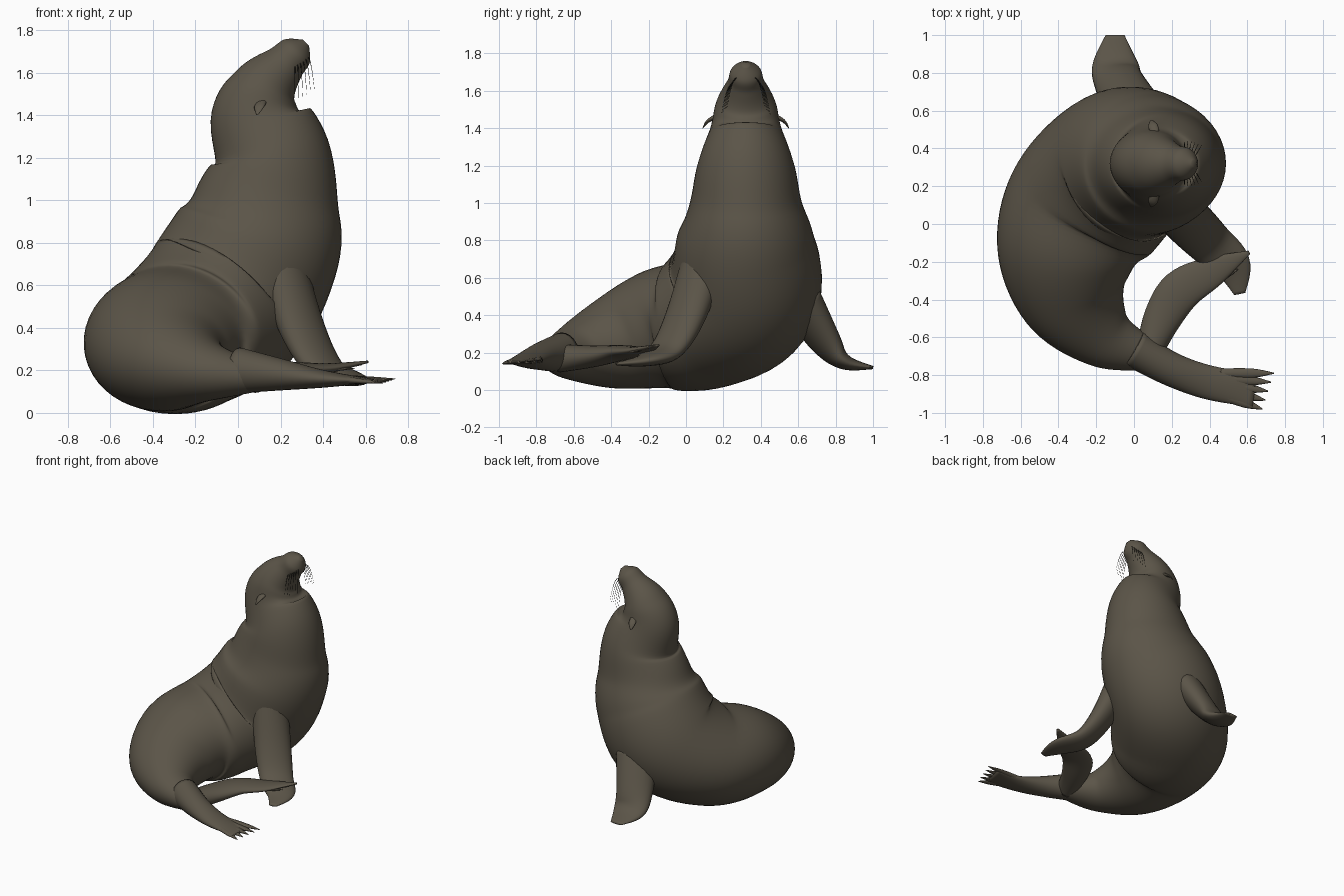
import bpy, bmesh, math
from mathutils import Vector

cube = bpy.data.objects.get("Cube")
if cube:
    bpy.data.objects.remove(cube, do_unlink=True)


def make_material(name, colour):
    material = bpy.data.materials.new(name)
    material.use_nodes = True
    material.diffuse_color = colour
    shader = material.node_tree.nodes["Principled BSDF"]
    shader.inputs["Base Color"].default_value = colour
    return material


skin = make_material("grey brown skin", (.105, .09, .065, 1))
dark = make_material("dark whisker", (.02, .02, .015, 1))
head_y = .32  # plane of symmetry of head and neck


def spline(rows, t):
    """Catmull-Rom interpolation of whole rows at parameter t."""
    last = len(rows) - 1
    start = min(int(t), last - 1)
    f = t - start
    before, here, after, beyond = [
        rows[max(0, min(last, start + step))] for step in (-1, 0, 1, 2)]
    return [b + f / 2 * (c - a + f * (2 * a - 5 * b + 4 * c - d + f * (3 * (b - c) + d - a)))
            for a, b, c, d in zip(before, here, after, beyond)]


def loft(name, rows, sides=24, steps=6, lean=0):
    """Skin elliptical rings; each row is x, y, z, half width, half depth.

    The width axis stays level; lean sets the heading where the path is upright."""
    count = (len(rows) - 1) * steps + 1
    dense = [spline(rows, i / steps) for i in range(count)]
    centres = [Vector(row[:3]) for row in dense]
    bm = bmesh.new()
    rings = []
    for i, (centre, row) in enumerate(zip(centres, dense)):
        width, depth = row[3:]
        tangent = (centres[min(i + 1, count - 1)] - centres[max(i - 1, 0)]).normalized()
        side = Vector((tangent.y, lean * abs(tangent.z) - tangent.x, 0))
        side = (side - tangent * side.dot(tangent)).normalized()
        normal = tangent.cross(side)
        angles = [math.tau * k / sides for k in range(sides)]
        rings.append([bm.verts.new(centre + side * width * math.cos(angle)
                                   + normal * depth * math.sin(angle))
                      for angle in angles])
    for low, high in zip(rings, rings[1:]):
        for k in range(sides):
            bm.faces.new((low[k - 1], low[k], high[k], high[k - 1]))
    bm.faces.new(rings[0])
    bm.faces.new(rings[-1])
    bmesh.ops.recalc_face_normals(bm, faces=bm.faces)
    for face in bm.faces:
        face.smooth = True
    mesh = bpy.data.meshes.new(name)
    bm.to_mesh(mesh)
    bm.free()
    mesh.materials.append(skin)
    bpy.context.collection.objects.link(bpy.data.objects.new(name, mesh))


def flipper(name, path, thickness, **options):
    """Loft a limb along x, y, z, half width points, thinning evenly to its tip."""
    last = len(path) - 1
    rows = [(*point, thickness * (1 - i / last) + thickness / 12)
            for i, point in enumerate(path)]
    loft(name, rows, **options)


def toes(name, count, roots, tips, width):
    """Fan tapered toes from a line of roots to a line of tips."""
    for i in range(count):
        f = i / (count - 1)
        root = Vector(roots[0]).lerp(Vector(roots[1]), f)
        tip = Vector(tips[0]).lerp(Vector(tips[1]), f)
        path = [(*root, width), (*root.lerp(tip, .6), width), (*tip, width / 8)]
        flipper(f"{name}_{i + 1}", path, width * .8, sides=10, steps=4)


# Head and upright neck: x, z, half width, half depth from nose to chest
neck = [(.32, 1.74, .02, .02),
        (.28, 1.7, .08, .08),
        (.22, 1.64, .1, .1),
        (.13, 1.53, .16, .16),
        (.1, 1.4, .19, .23),
        (.16, 1.2, .26, .28),
        (.14, 1, .3, .34),
        (.09, .8, .37, .4)]
body = [(x, head_y, z, width, depth) for x, z, width, depth in neck]
body.append((-.06, .3, .53, .42, .42))

# Hindquarters: rings on a level arc, shrinking towards the tail and lifting off the ground
for i, (width, lift) in enumerate([(.43, 0), (.38, 0), (.29, 0), (.17, .05), (.08, .1)]):
    angle = math.radians(144 + 30 * i)
    depth = width * .85
    body.append((.15 + math.cos(angle) / 2, -.2 + math.sin(angle) / 2,
                 depth + lift, width, depth))
loft("body", body, sides=48, steps=8, lean=1)

# Left front flipper, splayed out to the side
flipper("left_front_flipper", [
    (0, .6, .5, .15),
    (-.08, .75, .25, .13),
    (-.1, .85, .15, .12),
    (-.1, 1, .12, .05)], .1)

# Right front flipper, bent beside the chest
flipper("right_front_flipper", [
    (.2, .1, .7, .13),
    (.3, 0, .4, .13),
    (.4, -.1, .22, .12),
    (.52, -.22, .16, .1),
    (.56, -.37, .14, .03)], .1)

# Hind flippers with fanned toes
flipper("right_hind_flipper", [
    (0, -.66, .2, .1),
    (.2, -.77, .18, .09),
    (.4, -.84, .16, .09),
    (.64, -.88, .15, .09)], .1)
toes("right_hind_toe", 5,
     [(.45, -.79, .16), (.45, -.9, .16)],
     [(.74, -.79, .16), (.68, -.98, .14)], .025)
flipper("left_hind_flipper", [
    (.08, -.68, .17, .07),
    (.15, -.5, .18, .1),
    (.25, -.35, .2, .11),
    (.42, -.25, .21, .08),
    (.61, -.15, .24, .01)], .07)
toes("left_hind_toe", 3,
     [(.35, -.25, .2), (.35, -.34, .2)],
     [(.61, -.15, .24), (.55, -.24, .21)], .02)

# Ears and drooping whiskers on both sides of the head
for label, sign in (("left", 1), ("right", -1)):
    flipper(label + "_ear", [
        (.12, head_y + sign * .14, 1.47, .02),
        (.1, head_y + sign * .2, 1.44, .025),
        (.09, head_y + sign * .23, 1.4, .004)], .015, sides=10)
    whiskers = bpy.data.curves.new(label + "_whiskers", "CURVE")
    whiskers.dimensions = "3D"
    whiskers.bevel_depth = .0025
    whiskers.bevel_resolution = 1
    for i in range(6):
        root = Vector((.33 - i / 80, head_y + sign * (.05 + i / 160), 1.67 - i / 120))
        strand = whiskers.splines.new("POLY")
        strand.points.add(6)
        for k, point in enumerate(strand.points):
            f = k / 6
            droop = Vector((.03 * f * (1 - i / 5), sign * f / 20, -f * (f + .1) / 7))
            point.co = (*(root + droop), 1)
            point.radius = 1 - .8 * f
    whiskers.materials.append(dark)
    bpy.context.collection.objects.link(
        bpy.data.objects.new(label + "_whiskers", whiskers))
